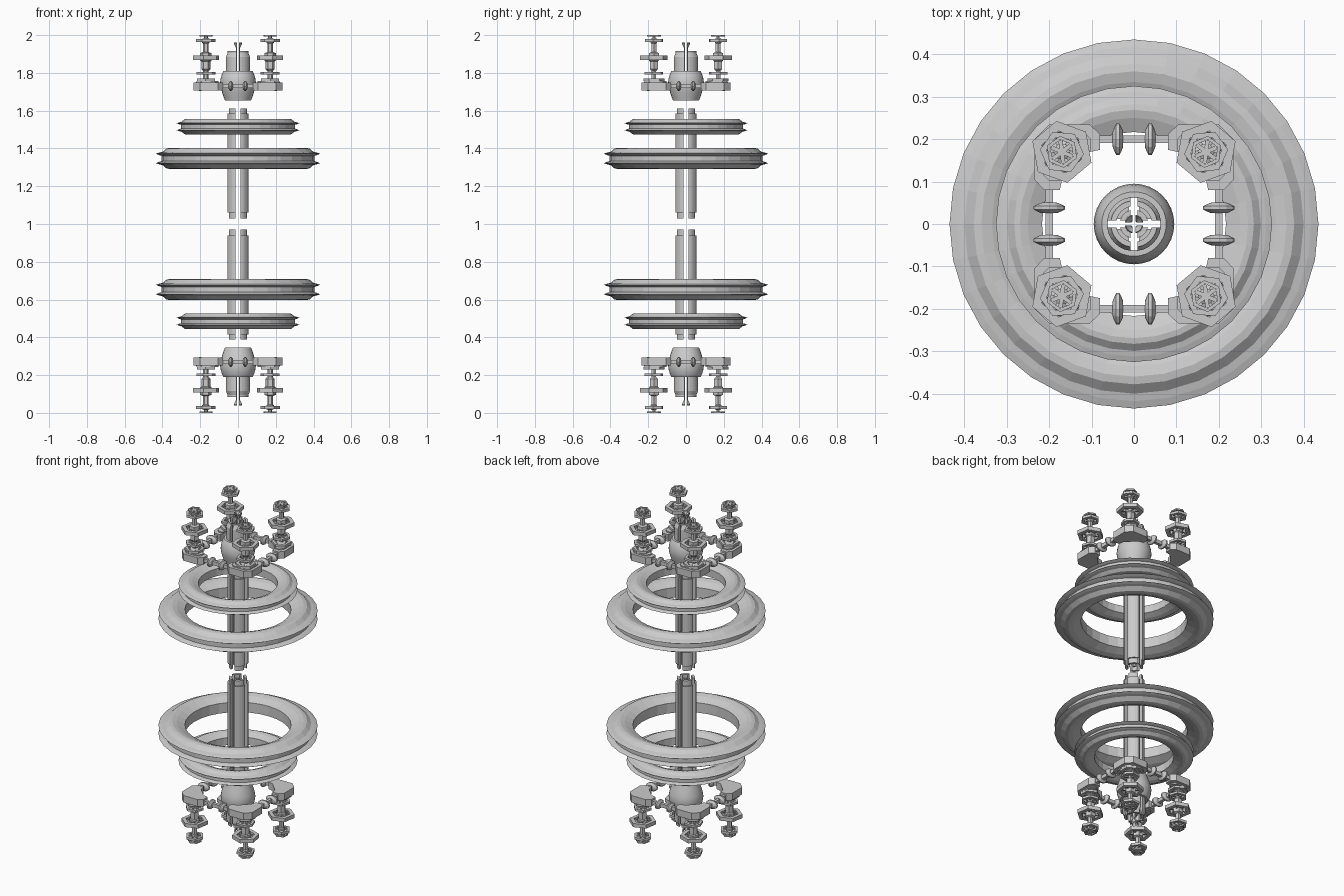
import bpy, bmesh
from math import sin, cos, pi, asin
from mathutils import Matrix, Vector

if "Cube" in bpy.data.objects:
    bpy.data.objects.remove(bpy.data.objects["Cube"])


def finish(name, bm, axes, smooth=False):
    """Heights are measured from the mid plane z=1; mirror makes the other copies."""
    bmesh.ops.recalc_face_normals(bm, faces=bm.faces)
    me = bpy.data.meshes.new(name)
    bm.to_mesh(me)
    bm.free()
    ob = bpy.data.objects.new(name, me)
    ob.location.z = 1
    bpy.context.collection.objects.link(ob)
    m = ob.modifiers.new("mirror", 'MIRROR')
    m.use_axis = [a in axes for a in "xyz"]
    m.use_mirror_merge = False
    if smooth:
        bpy.context.view_layer.objects.active = ob
        ob.select_set(True)
        bpy.ops.object.shade_smooth_by_angle(angle=0.5)
        ob.select_set(False)
    return ob


def lathe(bm, prof, n, mat=Matrix(), phase=0.0):
    """Closed (r, z) profile turned a full circle."""
    rings = []
    for i in range(n):
        a = phase + 2 * pi * i / n
        rings.append([bm.verts.new(mat @ Vector((r * cos(a), r * sin(a), z))) for r, z in prof])
    k = len(prof)
    for i in range(n):
        p, q = rings[i], rings[(i + 1) % n]
        for j in range(k):
            bm.faces.new((p[j], q[j], q[(j + 1) % k], p[(j + 1) % k]))


def quarter(bm, prof, gap, n=6):
    """Closed profile turned through one quadrant, leaving a straight slot."""
    rings = []
    for i in range(n + 1):
        row = []
        for r, z in prof:
            s = asin(gap / r)
            a = s + (pi / 2 - 2 * s) * i / n
            row.append(bm.verts.new((r * cos(a), r * sin(a), z)))
        rings.append(row)
    k = len(prof)
    for p, q in zip(rings, rings[1:]):
        for j in range(k):
            bm.faces.new((p[j], q[j], q[(j + 1) % k], p[(j + 1) % k]))
    bm.faces.new(rings[0])
    bm.faces.new(rings[-1])


def box(bm, c, size, rot=0.0):
    m = Matrix.Translation(c) @ Matrix.Rotation(rot, 4, 'Z') @ Matrix.Diagonal((*size, 1))
    bmesh.ops.create_cube(bm, size=1, matrix=m)


def prism(bm, pts, z0, z1):
    f = bm.faces.new([bm.verts.new((x, y, z0)) for x, y in pts])
    r = bmesh.ops.extrude_face_region(bm, geom=[f])
    for v in r['geom']:
        if isinstance(v, bmesh.types.BMVert):
            v.co.z = z1


# Flanged rings: large, and a smaller copy of the same section
half = [(.29, .03), (.335, .05), (.36, .056), (.378, .053), (.40, .035),
        (.418, .031), (.435, .025), (.418, .018), (.405, .014)]
section = half + [(r, -z) for r, z in reversed(half)]
for name, s, z in (("large_ring", 1, .347), ("small_ring", .748, .515)):
    bm = bmesh.new()
    lathe(bm, [(r * s, h * s + z) for r, h in section], 32)
    finish(name, bm, "z")

# Slotted central column with stepped ends and an outer rib
bm = bmesh.new()
quarter(bm, [(.034, .03), (.05, .03), (.05, .06), (.058, .06), (.058, .585),
             (.05, .585), (.05, .612), (.034, .612)], .012)
quarter(bm, [(.022, .05), (.03, .05), (.03, .59), (.022, .59)], .012, 3)
finish("column_quarters", bm, "xyz")

# Barrel hub
bm = bmesh.new()
lathe(bm, [(.062, .655), (.07, .655), (.082, .69), (.091, .72), (.095, .745),
           (.092, .77), (.085, .795), (.076, .81), (.062, .81)], 32)
finish("barrel_hub", bm, "z", True)

# Slotted collar above the hub
bm = bmesh.new()
quarter(bm, [(.046, .68), (.064, .68), (.064, .885), (.055, .905), (.055, .915),
             (.042, .915), (.042, .80)], .008)
quarter(bm, [(.022, .74), (.034, .74), (.034, .89), (.022, .89)], .008, 3)
finish("collar_quarters", bm, "xyz")

# Flared nozzle tip
bm = bmesh.new()
quarter(bm, [(.007, .79), (.014, .79), (.014, .90), (.011, .93), (.022, .955),
             (.02, .962), (.009, .94)], .004, 4)
finish("nozzle_tip", bm, "xyz")

# Corner brackets with a raised inlay
bm = bmesh.new()
arm = [(.08, .175), (.08, .212), (.105, .235), (.2, .235)]
elbow = [(.112, .168), (.14, .14)]
outline = arm + [(y, x) for x, y in reversed(arm)] + [(y, x) for x, y in elbow] + [elbow[0]]
prism(bm, outline, .708, .75)
prism(bm, [(.17 + (x - .17) * .75, .17 + (y - .17) * .75) for x, y in outline], .75, .757)
finish("corner_bracket", bm, "xyz")

# Link bars with lens-shaped discs between the brackets
lens = [(.003, .013), (.02, .012), (.037, .004), (.037, -.004), (.02, -.012), (.003, -.013)]
for name, swap in (("front_back_links", False), ("side_links", True)):
    bm = bmesh.new()
    box(bm, (.0425, .2, .73), (.085, .018, .022))
    m = (Matrix.Translation((.038, .2, .73)) @ Matrix.Diagonal((1, 1, .7, 1))
         @ Matrix.Rotation(pi / 2, 4, 'Y'))
    lathe(bm, lens, 12, m)
    if swap:
        for v in bm.verts:
            v.co.x, v.co.y = v.co.y, v.co.x
    finish(name, bm, "xyz")

# Spindles: stepped six-sided post
C = (.17, .17)
bm = bmesh.new()
lathe(bm, [(.003, .75), (.028, .75), (.028, .765), (.014, .77), (.014, .81), (.024, .82),
           (.024, .86), (.03, .865), (.03, .905), (.015, .91), (.015, .955),
           (.02, .96), (.02, .98), (.01, .985), (.01, .998), (.003, .998)],
      6, Matrix.Translation((*C, 0)))
finish("spindle_post", bm, "xyz")

# Spoked six-sided wheels on each spindle: height, outer, inner, thickness, phase
for name, z, ro, ri, t, ph in (("base_wheel", .763, .055, .038, .012, .5),
                               ("lower_wheel", .798, .052, .036, .013, .2),
                               ("middle_wheel", .88, .074, .05, .022, .35),
                               ("upper_wheel", .971, .052, .037, .015, .1),
                               ("top_wheel", .996, .038, .029, .008, .4)):
    bm = bmesh.new()
    lathe(bm, [(ri, z - t / 2), (ro, z - t / 2), (ro, z + t / 2), (ri, z + t / 2)],
          6, Matrix.Translation((*C, 0)), ph)
    for i in range(3):
        box(bm, (*C, z), (ri * 1.9, .01, t * .6), ph + i * pi / 3)
    finish(name, bm, "xyz")
